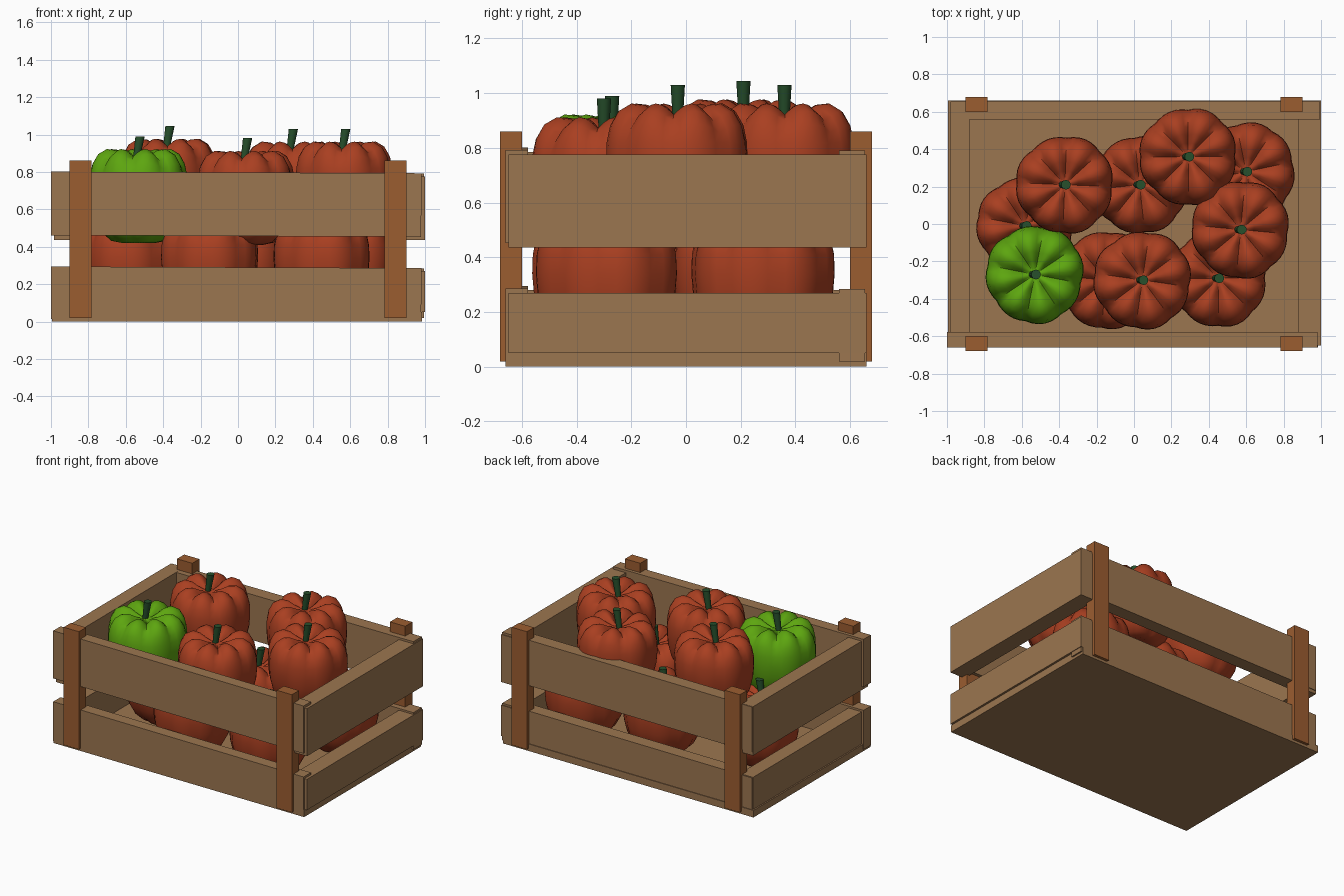
import bpy, bmesh
from math import sin, cos, pi, radians
from mathutils import Matrix

if "Cube" in bpy.data.objects:
    bpy.data.objects.remove(bpy.data.objects["Cube"])


def material(name, rgb):
    m = bpy.data.materials.new(name)
    m.diffuse_color = (*rgb, 1)
    m.use_nodes = True
    m.node_tree.nodes["Principled BSDF"].inputs["Base Color"].default_value = m.diffuse_color
    return m


WOOD = material("light_wood", (0.33, 0.18, 0.08))
POST = material("post_wood", (0.33, 0.11, 0.03))
RED = material("red_skin", (0.40, 0.05, 0.015))
GREEN = material("green_skin", (0.11, 0.38, 0.005))
STEM = material("stem_green", (0.02, 0.08, 0.025))


def finish(bm, name, mat, smooth=None):
    bmesh.ops.recalc_face_normals(bm, faces=bm.faces)
    me = bpy.data.meshes.new(name)
    bm.to_mesh(me)
    bm.free()
    me.materials.append(mat)
    ob = bpy.data.objects.new(name, me)
    bpy.context.collection.objects.link(ob)
    if smooth:
        bpy.ops.object.select_all(action='DESELECT')
        ob.select_set(True)
        bpy.context.view_layer.objects.active = ob
        bpy.ops.object.shade_smooth_by_angle(angle=radians(smooth))
    return ob


def box(name, x, y, z, mat, tilt=0):
    """Box from (min, max) ranges, tilted a little about y (degrees)."""
    bm = bmesh.new()
    bmesh.ops.create_cube(bm, size=1)
    for v in bm.verts:
        v.co = [(r[0] + r[1]) / 2 + c * (r[1] - r[0]) for r, c in zip((x, y, z), v.co)]
    ob = finish(bm, name, mat)
    if tilt:
        mid = Matrix.Translation((sum(x) / 2, sum(y) / 2, sum(z) / 2))
        ob.data.transform(mid @ Matrix.Rotation(radians(tilt), 4, 'Y') @ mid.inverted())
    return ob


# Crate floor and slats
box("crate_floor", (-0.995, 0.985), (-0.66, 0.66), (0, 0.05), WOOD)
for level, lo, hi in (("lower", 0.01, 0.29), ("upper", 0.457, 0.797)):
    box(f"front_{level}_slat", (-1, 0.98), (-0.66, -0.577), (lo, hi), WOOD, 0.25)
    box(f"back_{level}_slat", (-0.98, 0.995), (0.56, 0.655), (lo + 0.005, hi - 0.01), WOOD, -0.2)
for level, lo, hi in (("lower", 0.05, 0.27), ("upper", 0.435, 0.775)):
    box(f"left_{level}_slat", (-0.985, -0.88), (-0.65, 0.65), (lo, hi + 0.01), WOOD)
    box(f"right_{level}_slat", (0.88, 1.0), (-0.65, 0.66), (lo, hi), WOOD)

# Corner posts
for sx, side in ((-1, "left"), (1, "right")):
    for sy, end in ((-1, "front"), (1, "back")):
        box(f"{end}_{side}_post", sorted((sx * 0.782, sx * 0.902)),
            sorted((sy * 0.60, sy * 0.68)), (0.018, 0.86), POST)

# Pepper outline: radius, height, groove strength, from the bottom up to the stem pit
PROFILE = [(0.04, 0.02, 0.5), (0.09, 0.0, 0.8), (0.15, 0.012, 0.8), (0.20, 0.058, 0.7),
           (0.238, 0.13, 0.5), (0.257, 0.21, 0.4), (0.264, 0.29, 0.4), (0.262, 0.36, 0.5),
           (0.25, 0.425, 0.7), (0.222, 0.475, 0.9), (0.175, 0.502, 1), (0.125, 0.497, 1),
           (0.075, 0.47, 0.8), (0.03, 0.45, 0.2)]
SEG, LOBES = 48, 8


def pepper(name, x, y, z, mat, turn):
    bm = bmesh.new()
    rings = []
    for r, h, g in PROFILE:
        ring = []
        for i in range(SEG):
            a = 2 * pi * i / SEG
            groove = (1 - abs(cos(LOBES * a / 2))) * g
            rr = r * (1 - 0.10 * groove + 0.015 * sin(3 * a))
            top = 0.04 if h > 0.4 else 0
            ring.append(bm.verts.new((rr * cos(a), rr * sin(a), h - top * groove)))
        rings.append(ring)
    for a, b in zip(rings, rings[1:]):
        for i in range(SEG):
            j = (i + 1) % SEG
            bm.faces.new((a[i], a[j], b[j], b[i]))
    bm.faces.new(rings[0][::-1])
    bm.faces.new(rings[-1])
    place = Matrix.Translation((x, y, z)) @ Matrix.Rotation(turn, 4, 'Z')
    bm.transform(place)
    finish(bm, name, mat, 60)
    # Stem: flared and leaning slightly to the right
    bm = bmesh.new()
    bmesh.ops.create_cone(bm, cap_ends=True, segments=10, radius1=0.018, radius2=0.026,
                          depth=0.14)
    for v in bm.verts:
        v.co.x += 0.16 * v.co.z
    bm.transform(Matrix.Translation((x - 0.005, y, z + 0.5)))
    finish(bm, name + "_stem", STEM, 40)


# Peppers: bottom layer, then the top layer
LOWER = [(-0.58, -0.01, 0.05), (-0.15, -0.30, 0.05), (0.45, -0.29, 0.05),
         (0.03, 0.21, 0.05), (0.60, 0.28, 0.05)]
UPPER = [(-0.53, -0.27, 0.42), (0.045, -0.30, 0.41), (0.57, -0.03, 0.46),
         (-0.37, 0.21, 0.475), (0.29, 0.36, 0.46)]
for n, p in enumerate(LOWER):
    pepper(f"lower_pepper_{n + 1}", *p, RED, 0.2 + 0.1 * n)
for n, p in enumerate(UPPER):
    pepper(f"upper_pepper_{n + 1}", *p, RED if n else GREEN, 0.2 + 0.05 * n)
